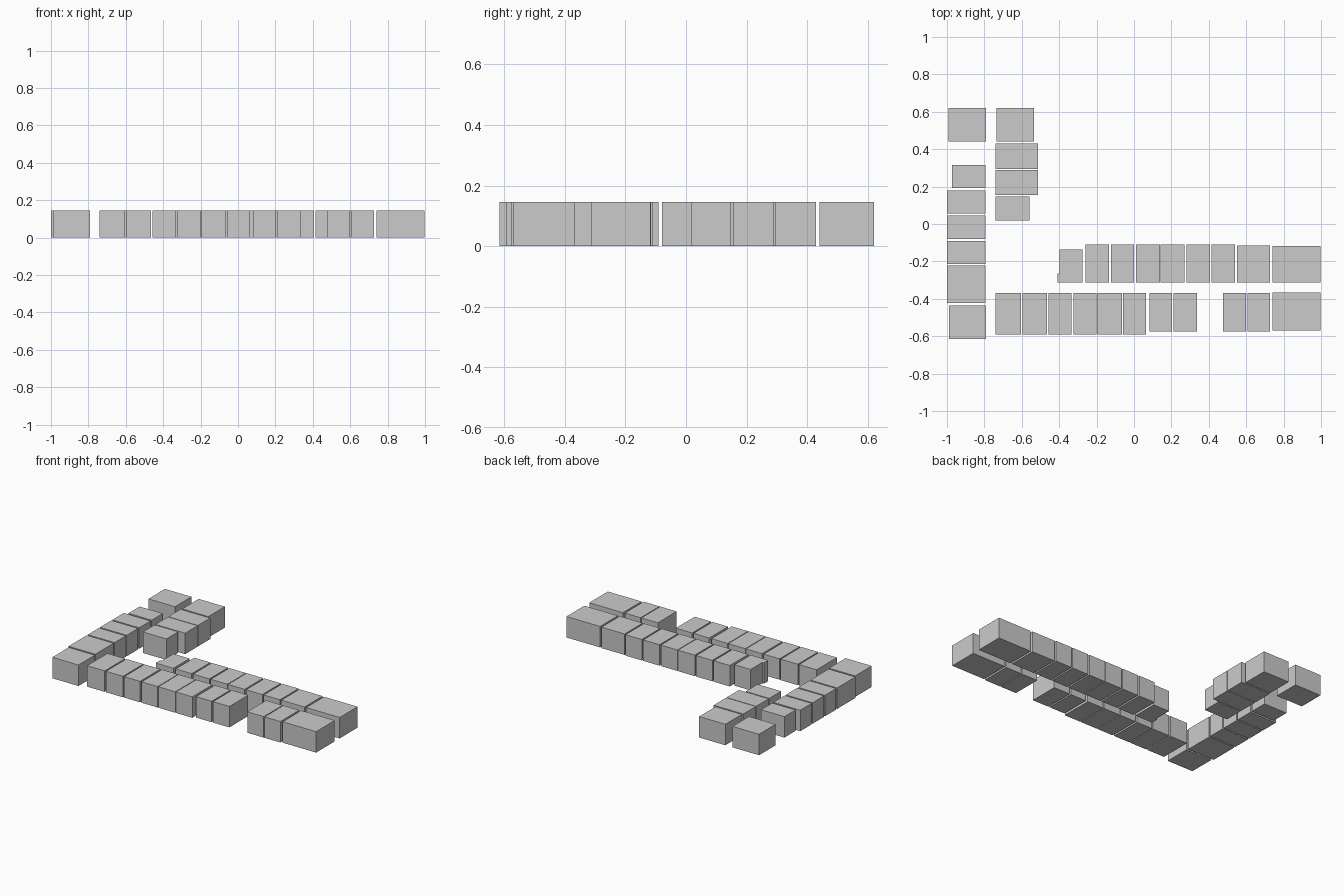
import bpy
import bmesh

if "Cube" in bpy.data.objects:
    bpy.data.objects.remove(bpy.data.objects["Cube"])

HEIGHT = 0.145

grey = bpy.data.materials.new("light_grey")
grey.diffuse_color = (0.6, 0.6, 0.6, 1.0)
grey.use_nodes = True
grey.node_tree.nodes["Principled BSDF"].inputs["Base Color"].default_value = grey.diffuse_color


def prism(name, outline):
    """Extrude a flat plan outline up from the ground."""
    bm = bmesh.new()
    base = bm.faces.new([bm.verts.new((x, y, 0)) for x, y in outline])
    top = bmesh.ops.extrude_face_region(bm, geom=[base], use_keep_orig=True)
    for v in top["geom"]:
        if isinstance(v, bmesh.types.BMVert):
            v.co.z = HEIGHT
    bmesh.ops.recalc_face_normals(bm, faces=bm.faces)
    mesh = bpy.data.meshes.new(name)
    bm.to_mesh(mesh)
    bm.free()
    mesh.materials.append(grey)
    obj = bpy.data.objects.new(name, mesh)
    bpy.context.collection.objects.link(obj)


def block(name, x0, x1, y0, y1):
    prism(name, [(x0, y0), (x1, y0), (x1, y1), (x0, y1)])


def row(name, y0, y1, spans):
    for i, (x0, x1) in enumerate(spans, 1):
        block(f"{name}_{i}", x0, x1, y0, y1)


def column(name, x0, x1, spans):
    for i, (y0, y1) in enumerate(spans, 1):
        block(f"{name}_{i}", x0, x1, y0, y1)


# Outer left street side
block("left_end_house", -0.993, -0.79, 0.44, 0.62)
block("left_narrow_house", -0.973, -0.795, 0.193, 0.315)
column("left_house", -1.0, -0.795,
       [(0.055, 0.18), (-0.08, 0.045), (-0.213, -0.09), (-0.423, -0.223)])
block("corner_house", -0.99, -0.79, -0.615, -0.435)

# Inner left street side
block("inner_end_house", -0.735, -0.535, 0.44, 0.62)
column("inner_house", -0.74, -0.513, [(0.295, 0.43), (0.155, 0.29)])
block("inner_small_house", -0.74, -0.56, 0.018, 0.147)

# Back row, starting with the notched house
prism("notched_house", [(-0.41, -0.313), (-0.275, -0.313), (-0.275, -0.137),
                        (-0.398, -0.137), (-0.398, -0.265), (-0.41, -0.265)])
row("back_house", -0.313, -0.11,
    [(-0.258, -0.135), (-0.124, 0.0), (0.01, 0.138), (0.143, 0.27),
     (0.28, 0.405), (0.415, 0.54)])
block("back_wide_house", 0.55, 0.727, -0.313, -0.115)
block("back_end_house", 0.74, 0.997, -0.313, -0.118)

# Front row, with a gap before the last three
row("front_deep_house", -0.592, -0.37,
    [(-0.74, -0.605), (-0.596, -0.465), (-0.457, -0.335), (-0.323, -0.2),
     (-0.195, -0.065), (-0.06, 0.065)])
row("front_house", -0.576, -0.37,
    [(0.082, 0.202), (0.212, 0.337), (0.475, 0.6), (0.606, 0.727)])
block("front_end_house", 0.74, 0.997, -0.57, -0.367)
